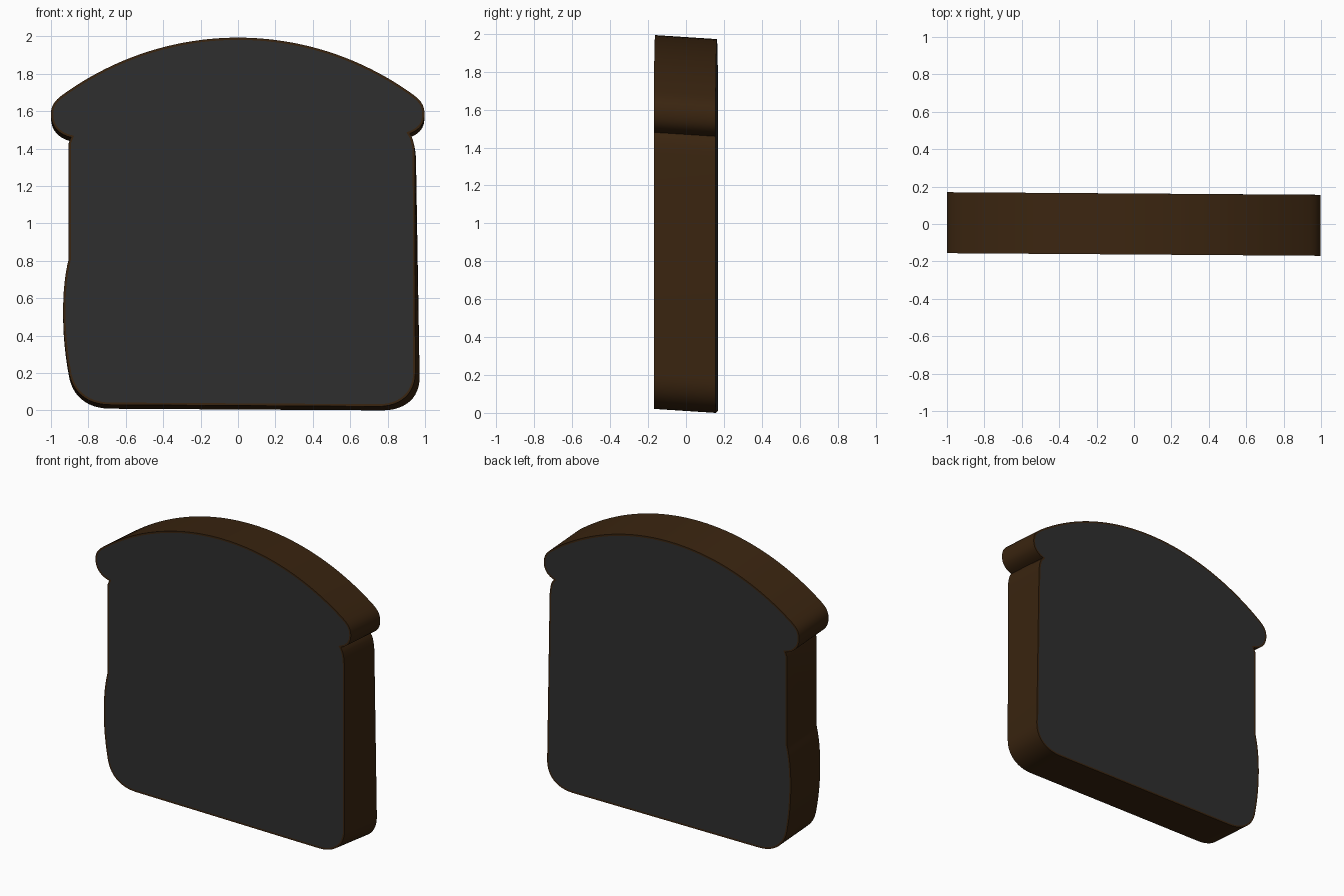
import bpy, bmesh
from mathutils import Vector
from mathutils.geometry import interpolate_bezier

if "Cube" in bpy.data.objects:
    bpy.data.objects.remove(bpy.data.objects["Cube"])


def material(name, rgb):
    m = bpy.data.materials.new(name)
    m.diffuse_color = (*rgb, 1)
    m.use_nodes = True
    m.node_tree.nodes["Principled BSDF"].inputs["Base Color"].default_value = m.diffuse_color
    return m


crust = material("dark_brown_crust", (0.042, 0.018, 0.005))
crumb = material("charred_grey", (0.028, 0.028, 0.028))

# Slice outline (x, z): control, control, end, steps per curve; steps 1 is a straight line
START = (-0.893, 1.46)
CURVES = [
    ((-0.96, 1.475), (-1.0, 1.52), (-1.0, 1.585), 10),     # left ear
    ((-1.0, 1.64), (-0.97, 1.665), (-0.92, 1.70), 8),
    ((-0.65, 1.89), (-0.33, 1.993), (0.0, 1.993), 20),     # domed top
    ((0.33, 1.993), (0.65, 1.89), (0.92, 1.70), 20),
    ((0.97, 1.665), (0.997, 1.64), (0.997, 1.585), 8),     # right ear
    ((0.997, 1.53), (0.97, 1.50), (0.918, 1.48), 10),
    ((0.935, 1.46), (0.944, 1.42), (0.946, 1.37), 5),      # right side
    ((0, 0), (0, 0), (0.948, 0.20), 1),
    ((0.948, 0.09), (0.87, 0.021), (0.75, 0.021), 12),     # bottom
    ((0, 0), (0, 0), (-0.68, 0.03), 1),
    ((-0.82, 0.03), (-0.89, 0.11), (-0.905, 0.21), 12),
    ((-0.945, 0.42), (-0.945, 0.66), (-0.905, 0.81), 12),  # left bulge
    ((0, 0), (0, 0), (-0.905, 1.43), 1),
]


def outline():
    pts = [Vector((*START, 0))]
    for c1, c2, end, steps in CURVES:
        e = Vector((*end, 0))
        if steps == 1:
            pts.append(e)
        else:
            pts += interpolate_bezier(pts[-1], Vector((*c1, 0)), Vector((*c2, 0)), e, steps + 1)[1:]
    return pts


def place(p, back):
    """Put an outline point on the front or the slightly sagging back face."""
    x, z = p.x, p.y
    y = (0.163 if back else -0.163) - 0.007 * x
    if back:
        if x > 0 and z < 1.47:
            x += (0.004 + 0.022 * (1 - z / 1.47)) * min(1, x / 0.9)
        z -= 0.021
    return (x, y, z)


# Crust ring joined to a front and back face
bm = bmesh.new()
pts = outline()
front = [bm.verts.new(place(p, False)) for p in pts]
back = [bm.verts.new(place(p, True)) for p in pts]
n = len(pts)
for i in range(n):
    j = (i + 1) % n
    bm.faces.new((front[i], front[j], back[j], back[i]))
caps = [bm.faces.new(front), bm.faces.new(list(reversed(back)))]
bmesh.ops.recalc_face_normals(bm, faces=bm.faces)

# Thin crust rim around each grey face
for cap in caps:
    bmesh.ops.inset_region(bm, faces=[cap], thickness=0.012, use_even_offset=True)
    cap.material_index = 1

mesh = bpy.data.meshes.new("bread_slice")
bm.to_mesh(mesh)
bm.free()
mesh.materials.append(crust)
mesh.materials.append(crumb)
slice_obj = bpy.data.objects.new("bread_slice", mesh)
bpy.context.collection.objects.link(slice_obj)
bpy.context.view_layer.objects.active = slice_obj
slice_obj.select_set(True)
bpy.ops.object.shade_smooth_by_angle(angle=0.6)
